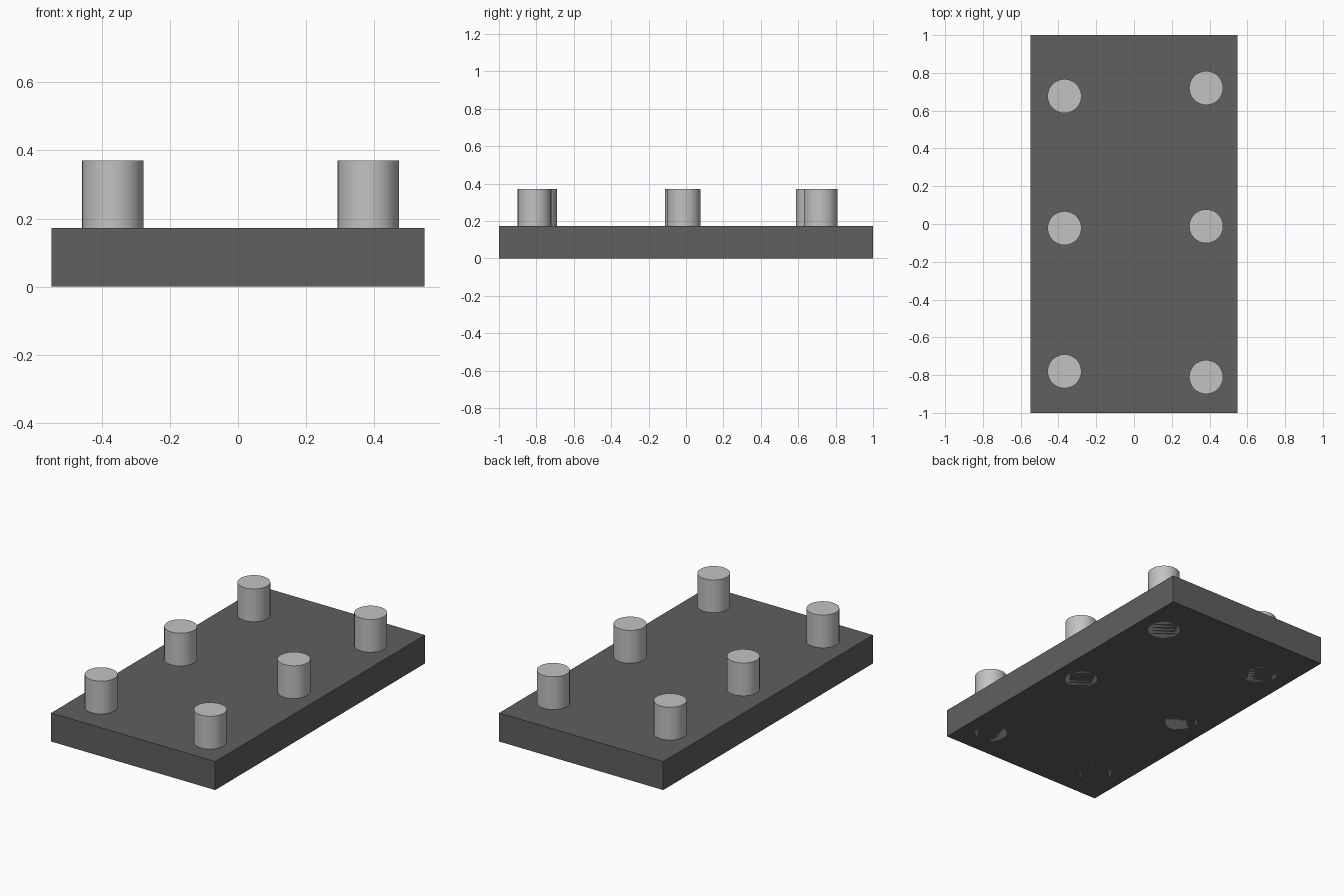
import bpy
import math

if "Cube" in bpy.data.objects:
    bpy.data.objects.remove(bpy.data.objects["Cube"])


def material(name, grey):
    m = bpy.data.materials.new(name)
    m.diffuse_color = (grey, grey, grey, 1.0)
    m.use_nodes = True
    m.node_tree.nodes["Principled BSDF"].inputs["Base Color"].default_value = m.diffuse_color
    return m


DARK = material("dark grey", 0.115)
LIGHT = material("light grey", 0.54)

PLATE_H = 0.172
PEG_H = 0.37
PEG_R = 0.09

# Flat base plate
bpy.ops.mesh.primitive_cube_add(size=1, location=(0, 0, PLATE_H / 2))
plate = bpy.context.object
plate.name = "base_plate"
plate.scale = (1.096, 2.0, PLATE_H)
bpy.ops.object.transform_apply(location=False, rotation=False, scale=True)
plate.data.materials.append(DARK)

# Two slightly uneven rows of pegs running through the plate
rows = {
    "left": (-0.368, (-0.78, -0.022, 0.677)),
    "right": (0.382, (-0.81, -0.012, 0.72)),
}
for side, (x, ys) in rows.items():
    for place, y in zip(("front", "middle", "back"), ys):
        bpy.ops.mesh.primitive_cylinder_add(
            vertices=32, radius=PEG_R, depth=PEG_H, location=(x, y, PEG_H / 2))
        peg = bpy.context.object
        peg.name = f"{side}_{place}_peg"
        peg.data.materials.append(LIGHT)
        bpy.ops.object.shade_smooth_by_angle(angle=math.radians(30))
